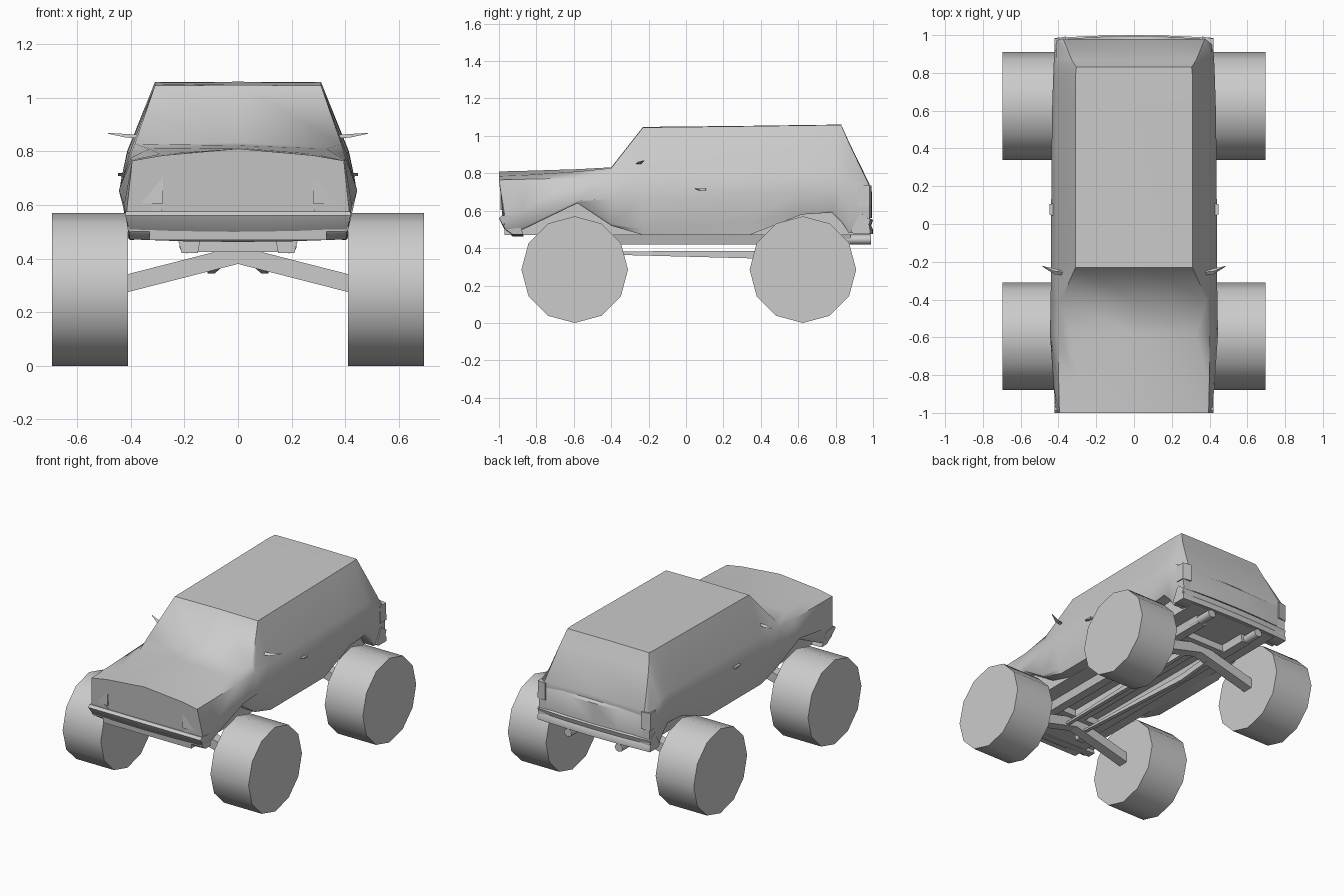
import bpy, bmesh
from math import pi, cos, sin, radians


def loft(name, rings, smooth=None):
    """Skin a list of equal-length closed rings and cap both ends."""
    bm = bmesh.new()
    vs = [[bm.verts.new(p) for p in r] for r in rings]
    n = len(rings[0])
    for a, b in zip(vs, vs[1:]):
        for i in range(n):
            j = (i + 1) % n
            bm.faces.new((a[i], a[j], b[j], b[i]))
    bm.faces.new(vs[0])
    bm.faces.new(vs[-1])
    bmesh.ops.remove_doubles(bm, verts=bm.verts, dist=0.0005)
    bmesh.ops.recalc_face_normals(bm, faces=bm.faces)
    me = bpy.data.meshes.new(name)
    bm.to_mesh(me)
    bm.free()
    ob = bpy.data.objects.new(name, me)
    bpy.context.collection.objects.link(ob)
    if smooth:
        bpy.ops.object.select_all(action='DESELECT')
        bpy.context.view_layer.objects.active = ob
        ob.select_set(True)
        bpy.ops.object.shade_smooth_by_angle(angle=radians(smooth))
    return ob


def box(name, x, y, z):
    return loft(name, [[(x[0], v, z[0]), (x[1], v, z[0]), (x[1], v, z[1]), (x[0], v, z[1])] for v in y])


# Body shell: y, arch height, rocker top, waist (x, z), shoulder (x, z), top edge (x, z), crown z
stations = [
    (-0.97, .50, .51, .415, .58, .395, .765, .28, .785, .81),
    (-0.87, .50, .51, .425, .60, .398, .768, .29, .79, .813),
    (-0.58, .64, .645, .445, .655, .402, .775, .33, .81, .822),
    (-0.40, .52, .53, .441, .662, .405, .78, .385, .828, .832),
    (-0.23, .47, .50, .44, .67, .407, .79, .31, 1.045, 1.048),
    (0.34, .47, .54, .437, .69, .412, .80, .31, 1.052, 1.054),
    (0.62, .58, .59, .433, .71, .414, .80, .31, 1.056, 1.058),
    (0.78, .59, .60, .428, .71, .414, .80, .31, 1.058, 1.06),
    (0.83, .54, .55, .426, .70, .414, .79, .305, 1.058, 1.06),
    (0.87, .48, .50, .424, .69, .414, .775, .33, .965, .97),
    (0.98, .48, .50, .415, .65, .412, .72, .375, .735, .745),
]
rings = []
for k, (y, za, zr, xw, zw, xd, zd, xe, ze, zt) in enumerate(stations):
    lip = -0.03 if k == 0 else 0          # hood lip overhangs the grille
    half = [(.33, y, .47), (.33, y, za + .001), (.405, y, za), (.412, y, zr), (xw, y, zw),
            (xd, y + lip, zd), (xe, y + lip, ze)]
    rings.append(half + [(0, y + lip, zt)] + [(-a, b, c) for a, b, c in reversed(half)])
loft("body_shell", rings, 48)

# Bumpers: profiles in (y, z) swept across the width, dipping or bowing at the middle
sweep = (-1, -.95, -.5, 0, .5, .95, 1)
front = [(-.90, .57), (-.985, .575), (-1, .56), (-.965, .50), (-.925, .472), (-.87, .472)]
loft("front_bumper", [[(s * (.42 if z > .5 else .405), y, z - (.01 * (1 - s * s) if z < .52 else 0))
                       for y, z in front] for s in sweep], 40)
rear = [(.88, .49), (.90, .475), (.985, .475), (.985, .50), (.975, .52), (.985, .55), (.93, .59)]
loft("rear_bumper", [[(s * .42, y + (.015 * (1 - s * s) if y > .95 else 0), z)
                      for y, z in rear] for s in sweep], 40)

# Tailgate panel, slightly crowned
loft("tailgate", [[(s * .36, .96, .56), (s * .36, .98 + .015 * (1 - s * s), .56),
                   (s * .36, .98 + .015 * (1 - s * s), .70), (s * .36, .96, .735)] for s in sweep], 40)

# Grille slots, tapering downward
for i, (w, z) in enumerate([(.075, .732), (.063, .695), (.048, .657), (.033, .619)]):
    loft(f"grille_slot_{i + 1}", [[(-w, y, z + .008), (w, y, z + .008), (w - .01, y, z - .009),
                                   (.01 - w, y, z - .009)]
                                  for y in (-1.03 + .1 * (.81 - z) + .035, -.95)])

# Wheels: twelve-sided drums
for end, yc in (("front", -.595), ("rear", .625)):
    for side, s in (("left", -1), ("right", 1)):
        loft(f"{end}_{side}_wheel",
             [[(s * x, yc + .285 * cos(i * pi / 6), .285 + .285 * sin(i * pi / 6)) for i in range(12)]
              for x in (.41, .695)], 40)
    # V-shaped axle beam
    loft(f"{end}_axle", [[(x, yc - .035, z), (x, yc + .035, z), (x, yc + .035, z + .067), (x, yc - .035, z + .067)]
                         for x, z in ((-.45, .265), (0, .38), (.45, .265))])
    box(f"{end}_crossmember", (-.15, .15), (yc - .07, yc + .07), (.425, .475))

# Paired parts on both sides
for side, s in (("left", -1), ("right", 1)):
    loft(f"{side}_headlight", [[(s * .28, y, .605), (s * .388, y + .015, .605),
                                (s * .395, y + .015, .75), (s * .28, y, .75)] for y in (-.993, -.93)])
    loft(f"{side}_indicator", [[(s * .28, y, .575), (s * .395, y + .015, .575),
                                (s * .392, y + .015, .60), (s * .30, y, .60)] for y in (-.985, -.93)])
    loft(f"{side}_taillight", [[(s * .36, y, .62), (s * .422, y - .012, .62),
                                (s * .42, y - .012, .735), (s * .36, y, .735)] for y in (.93, .993)])
    loft(f"{side}_door_handle", [[(s * .42, y0, z0), (s * .447, y0 + .01, z0 + .002),
                                  (s * .447, y1 - .005, z0 + .002), (s * .42, y1, z0)]
                                 for y0, y1, z0 in ((.07, .11, .706), (.04, .11, .718))])
    loft(f"{side}_mirror", [[(s * .37, -.272, .848), (s * .37, -.25, .848), (s * .37, -.255, .862)],
                            [(s * .42, -.266, .852), (s * .42, -.236, .852), (s * .42, -.25, .865)],
                            [(s * .485, -.226, .866), (s * .485, -.222, .866), (s * .485, -.224, .869)]])
    # Chassis rail with slanted outer wall
    loft(f"{side}_chassis_rail", [[(s * .14, y, .475), (s * .225, y, .475), (s * .21, y, .42), (s * .15, y, .42)]
                                  for y in (-.75, .88)])
    # Trailing link between the axles
    loft(f"{side}_link", [[(s * (x - .013), y, z), (s * (x + .013), y, z), (s * (x + .013), y, z + h),
                           (s * (x - .013), y, z + h)]
                          for x, y, z, h in ((.07, -.595, .37, .012), (.10, .36, .345, .04), (.09, .625, .36, .04))])
    # Exhaust tip
    loft(f"{side}_exhaust", [[(s * .19 + .03 * cos(i * pi / 4), y, .446 + .027 * sin(i * pi / 4))
                              for i in range(8)] for y in (.80, .99)], 50)

# Drive tunnel along the floor
box("drive_tunnel", (-.04, .04), (-.6, .62), (.425, .475))
